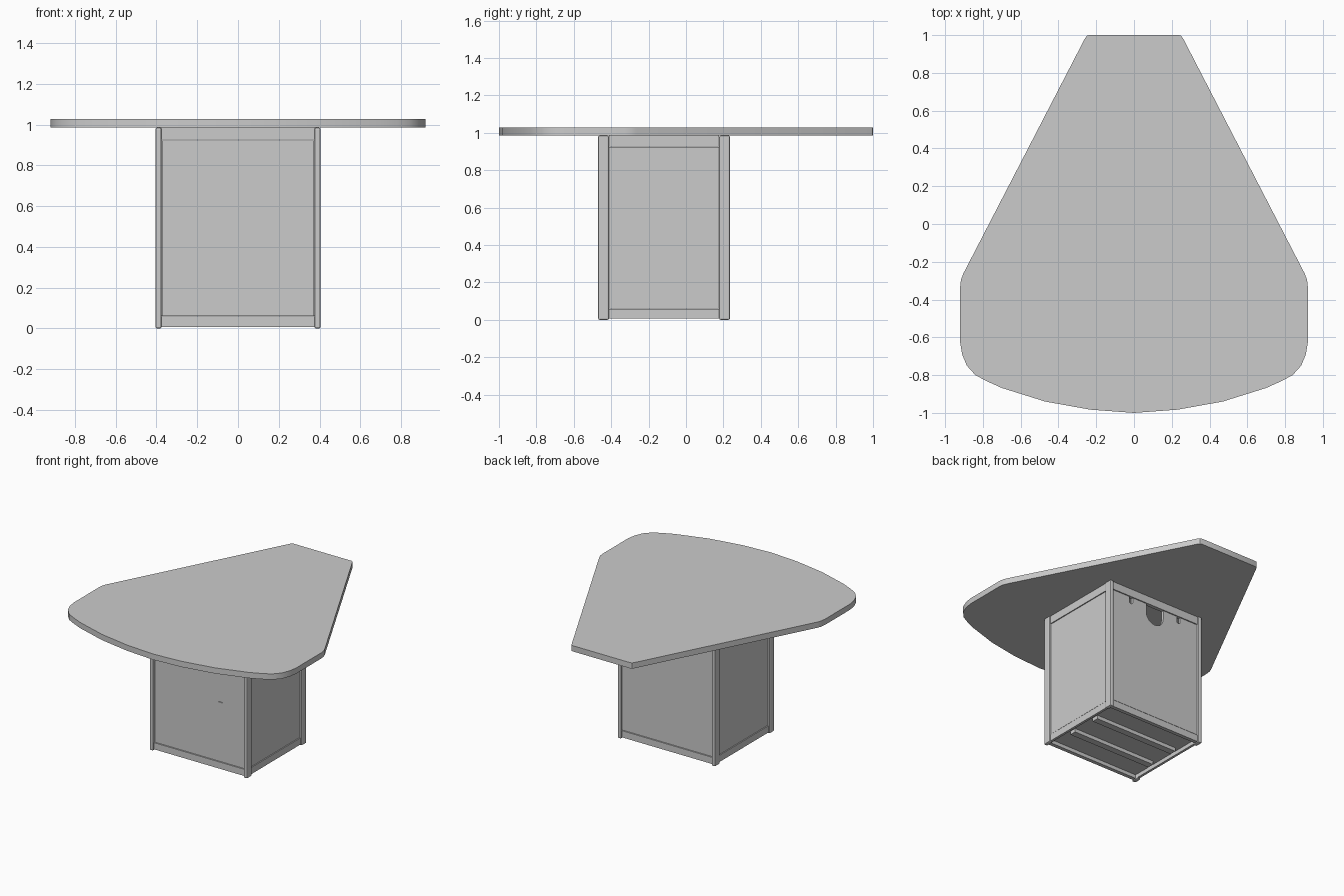
import bpy, bmesh, math

cube = bpy.data.objects.get("Cube")
if cube:
    bpy.data.objects.remove(cube, do_unlink=True)

GREY = (0.6, 0.6, 0.6, 1)
grey = bpy.data.materials.new("light grey")
grey.use_nodes = True
grey.diffuse_color = GREY
grey.node_tree.nodes["Principled BSDF"].inputs["Base Color"].default_value = GREY

# Cabinet limits
X, Y0, Y1, TOP = 0.405, -0.47, 0.235, 0.985
YC = (Y0 + Y1) / 2
POST_X, POST_Y = 0.03, 0.058
IN_X = X - POST_X
IN_Y0, IN_Y1 = Y0 + POST_Y, Y1 - POST_Y
RAIL_LOW, RAIL_HIGH = 0.058, 0.927


def finish(bm, name, bevel=0, smooth=False):
    bmesh.ops.recalc_face_normals(bm, faces=bm.faces)
    mesh = bpy.data.meshes.new(name)
    bm.to_mesh(mesh)
    bm.free()
    mesh.materials.append(grey)
    obj = bpy.data.objects.new(name, mesh)
    bpy.context.collection.objects.link(obj)
    if bevel:
        mod = obj.modifiers.new("Bevel", 'BEVEL')
        mod.width, mod.segments = bevel, 2
    if smooth:
        bpy.ops.object.select_all(action='DESELECT')
        obj.select_set(True)
        bpy.context.view_layer.objects.active = obj
        bpy.ops.object.shade_smooth_by_angle(angle=math.radians(35))
    return obj


def box(name, x0, x1, y0, y1, z0, z1, bevel=0):
    bm = bmesh.new()
    bmesh.ops.create_cube(bm, size=1)
    for v in bm.verts:
        v.co = ((x0 + x1) / 2 + v.co.x * (x1 - x0),
                (y0 + y1) / 2 + v.co.y * (y1 - y0),
                (z0 + z1) / 2 + v.co.z * (z1 - z0))
    return finish(bm, name, bevel)


def slab(name, points, offset, smooth=False):
    bm = bmesh.new()
    face = bm.faces.new([bm.verts.new(p) for p in points])
    ext = bmesh.ops.extrude_face_region(bm, geom=[face])
    verts = [g for g in ext["geom"] if isinstance(g, bmesh.types.BMVert)]
    bmesh.ops.translate(bm, verts=verts, vec=offset)
    return finish(bm, name, smooth=smooth)


# Table top: half outline from the narrow back to the bowed front, mirrored
half = [(0.238, 1.0), (0.25, 0.996), (0.26, 0.982), (0.905, -0.265),
        (0.916, -0.295), (0.92, -0.33), (0.92, -0.63), (0.91, -0.69),
        (0.885, -0.75), (0.84, -0.8), (0.78, -0.832), (0.7, -0.868),
        (0.47, -0.94), (0.23, -0.983), (0, -1.0)]
outline = half + [(-x, y) for x, y in reversed(half[:-1])]
slab("table_top", [(x, y, TOP) for x, y in outline], (0, 0, 0.043), True)

# Corner posts
for sx, side in ((1, "left"), (-1, "right")):
    xa, xb = sorted((sx * IN_X, sx * X))
    box(f"front_{side}_post", xa, xb, Y0, IN_Y0, 0, TOP, 0.008)
    box(f"back_{side}_post", xa, xb, IN_Y1, Y1, 0, TOP, 0.008)

# Rails above and below each panel
for z0, z1, level in ((0.008, RAIL_LOW, "bottom"), (RAIL_HIGH, TOP, "top")):
    box(f"front_{level}_rail", -IN_X, IN_X, Y0 + 0.012, Y0 + 0.04, z0, z1)
    box(f"back_{level}_rail", -IN_X, IN_X, Y1 - 0.04, Y1 - 0.012, z0, z1)
    for sx, side in ((1, "left"), (-1, "right")):
        xa, xb = sorted((sx * (X - 0.028), sx * (X - 0.01)))
        box(f"{side}_{level}_rail", xa, xb, IN_Y0, IN_Y1, z0, z1)

# Front door and side panels
GAP = 0.004
P0, P1 = RAIL_LOW + GAP, RAIL_HIGH - GAP
box("front_door", -IN_X + GAP, IN_X - GAP, Y0 + 0.015, Y0 + 0.035, P0, P1)
for sx, side in ((1, "left"), (-1, "right")):
    xa, xb = sorted((sx * (X - 0.026), sx * (X - 0.013)))
    box(f"{side}_panel", xa, xb, IN_Y0, IN_Y1, P0, P1)

# Back panel with a round-ended cable notch between two narrow slots
edge = [(-IN_X, P0), (-IN_X, P1)]
for cx, r, depth in ((-0.21, 0.015, 0.05), (0, 0.075, 0.14), (0.21, 0.015, 0.05)):
    edge.append((cx - r, P1))
    for i in range(13):
        a = math.pi * (1 + i / 12)
        edge.append((cx + r * math.cos(a), P1 - depth + r + r * math.sin(a)))
    edge.append((cx + r, P1))
edge += [(IN_X, P1), (IN_X, P0)]
slab("back_panel", [(x, Y1 - 0.035, z) for x, z in edge], (0, 0.02, 0))

# Recessed floor with two cross bars
box("cabinet_floor", -IN_X, IN_X, Y0 + 0.03, Y1 - 0.03, 0.035, 0.05)
for i in (1, 2):
    y = Y0 + (Y1 - Y0) * i / 3
    box(f"floor_bar_{i}", -IN_X + 0.03, IN_X - 0.03, y - 0.025, y + 0.025, 0.008, 0.035)

# Door lock: small flat oval
oval = [(0.172 + 0.018 * math.cos(i * math.pi / 8), Y0 + 0.015,
         0.505 + 0.005 * math.sin(i * math.pi / 8)) for i in range(16)]
slab("door_lock", oval, (0, -0.006, 0))
